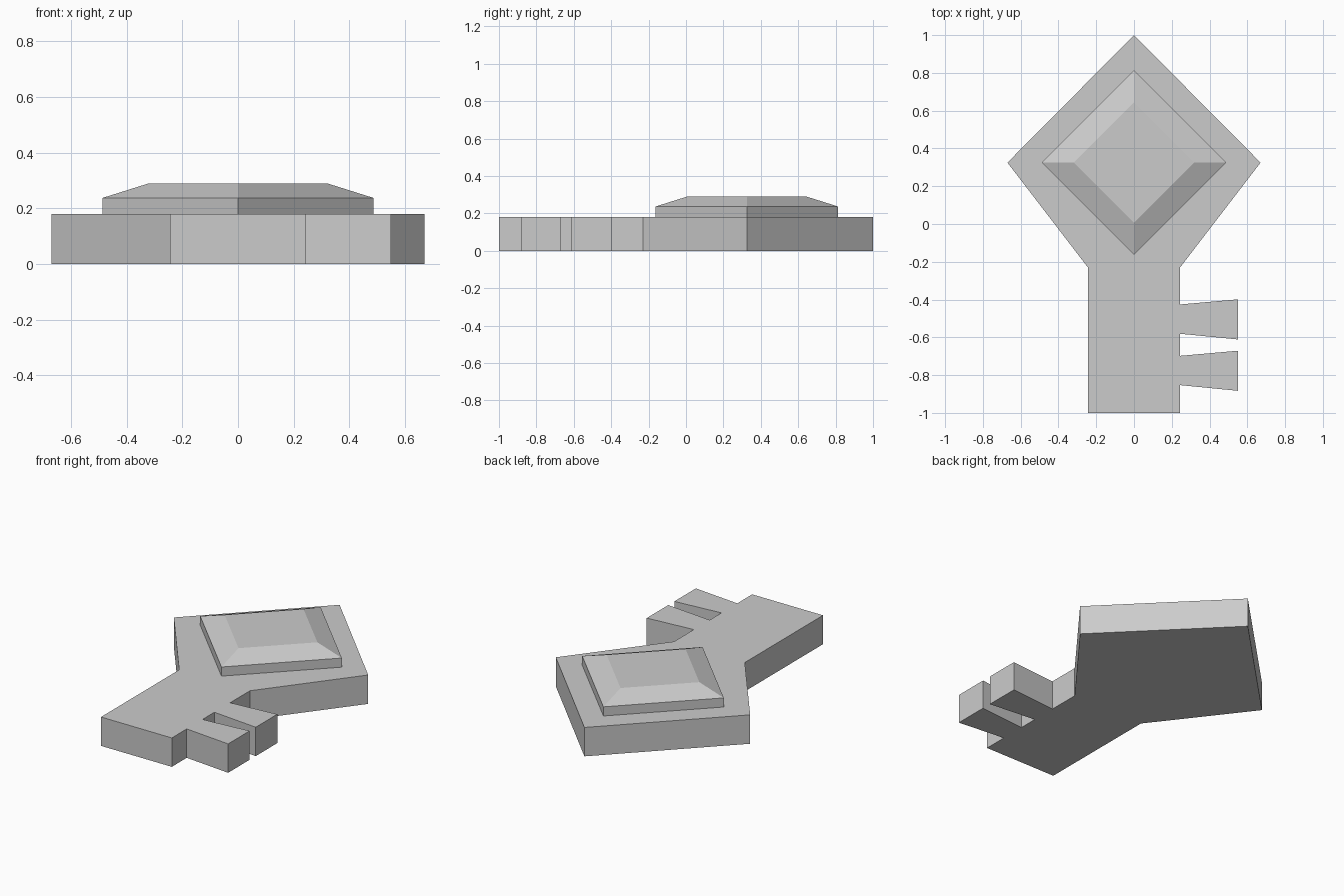
import bpy
import bmesh

cube = bpy.data.objects.get("Cube")
if cube:
    bpy.data.objects.remove(cube, do_unlink=True)

grey = bpy.data.materials.new("light grey")
grey.use_nodes = True
colour = (0.6, 0.6, 0.6, 1)
grey.diffuse_color = colour
grey.node_tree.nodes["Principled BSDF"].inputs["Base Color"].default_value = colour


def make_object(name, bm):
    bmesh.ops.recalc_face_normals(bm, faces=bm.faces[:])
    mesh = bpy.data.meshes.new(name)
    bm.to_mesh(mesh)
    bm.free()
    mesh.materials.append(grey)
    obj = bpy.data.objects.new(name, mesh)
    bpy.context.collection.objects.link(obj)
    return obj


def raise_face(bm, face, height):
    """Extrude a face straight up and return the new top face."""
    new = bmesh.ops.extrude_face_region(bm, geom=[face])["geom"]
    verts = [g for g in new if isinstance(g, bmesh.types.BMVert)]
    bmesh.ops.translate(bm, verts=verts, vec=(0, 0, height))
    return next(g for g in new if isinstance(g, bmesh.types.BMFace))


def start_face(bm, outline, z):
    return bm.faces.new([bm.verts.new((x, y, z)) for x, y in outline])


SHAFT = 0.244      # half width of the shaft
TOOTH_END = 0.55
BOW_Y = 0.325      # middle of the diamond head
THICK = 0.18


def tooth(y):
    """Outline of one flared tooth, from front to back."""
    return [(SHAFT, y - 0.075), (TOOTH_END, y - 0.105),
            (TOOTH_END, y + 0.107), (SHAFT, y + 0.08)]


# Key body: shaft, two teeth and diamond head in one slab
outline = [(-SHAFT, -1), (SHAFT, -1)] + tooth(-0.778) + tooth(-0.506)
outline += [(SHAFT, -0.23), (0.67, BOW_Y), (0, 1),
            (-0.67, BOW_Y), (-SHAFT, -0.23)]
bm = bmesh.new()
base = start_face(bm, outline, 0)
raise_face(bm, base, THICK)
if not any(all(v.co.z < 0.001 for v in f.verts) for f in bm.faces):
    start_face(bm, outline, 0)
bmesh.ops.remove_doubles(bm, verts=bm.verts[:], dist=0.0001)
make_object("key_body", bm)

# Gem: diamond plate with a sloped, flat-topped crown
R = 0.488
diamond = [(R, 0), (0, R), (-R, 0), (0, -R)]
bm = bmesh.new()
base = start_face(bm, diamond, 0)
girdle = raise_face(bm, base, 0.057)
table = raise_face(bm, girdle, 0.053)
for v in table.verts:
    v.co.x *= 0.655
    v.co.y *= 0.655
gem = make_object("gem", bm)
gem.location = (0, BOW_Y, THICK)
